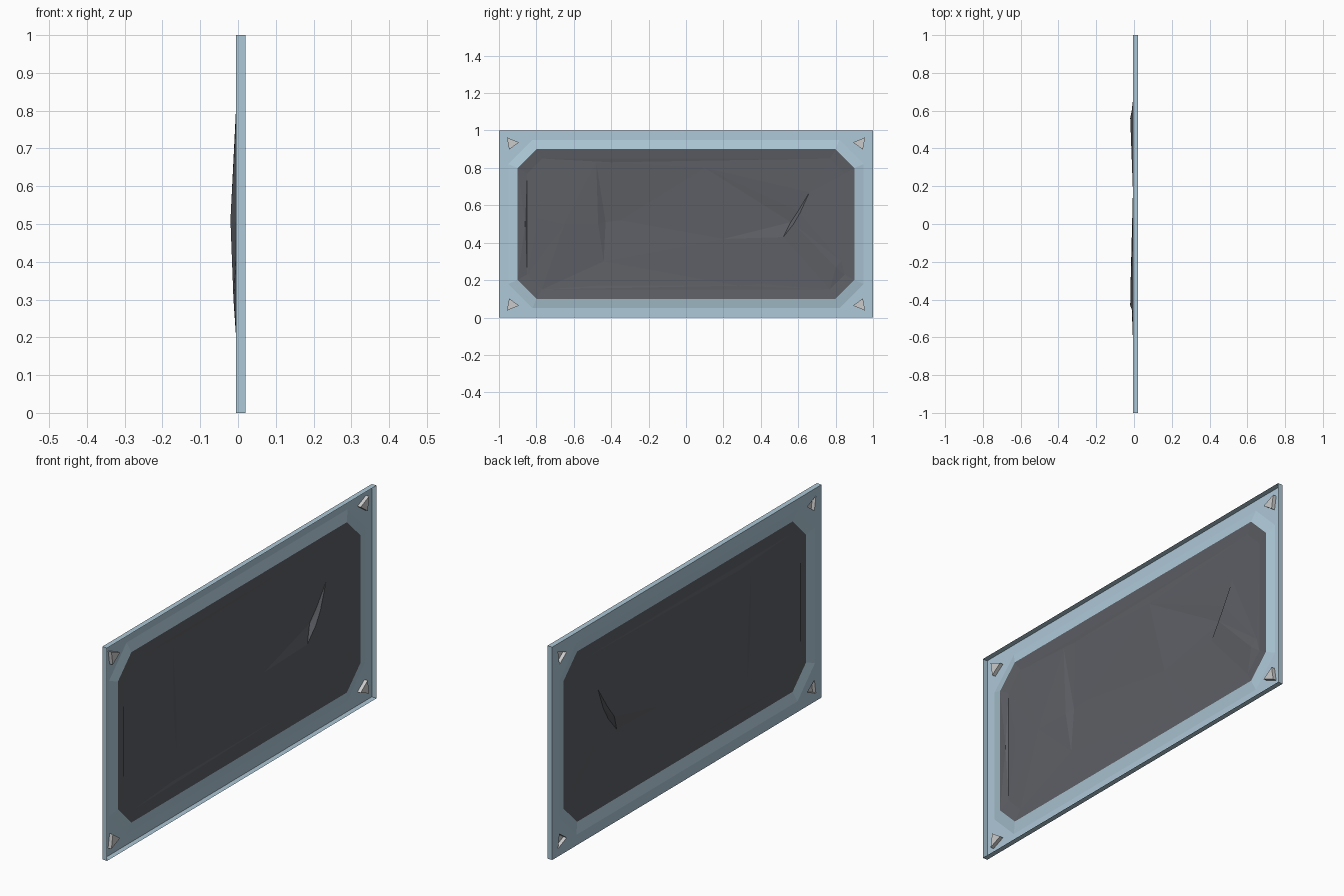
import bpy
from mathutils import Vector
from mathutils.geometry import delaunay_2d_cdt

if "Cube" in bpy.data.objects:
    bpy.data.objects.remove(bpy.data.objects["Cube"])

FRONT, BACK, RIM = -0.005, 0.02, 0.006


def material(name, rgb):
    m = bpy.data.materials.new(name)
    m.diffuse_color = (*rgb, 1)
    m.use_nodes = True
    m.node_tree.nodes["Principled BSDF"].inputs["Base Color"].default_value = m.diffuse_color
    return m


def add_object(name, verts, faces, mat=None):
    mesh = bpy.data.meshes.new(name)
    mesh.from_pydata(verts, [], faces)
    ob = bpy.data.objects.new(name, mesh)
    bpy.context.collection.objects.link(ob)
    if mat:
        mesh.materials.append(mat)
    return ob


def octagon(w, h, c):
    q = [(w, h - c), (w - c, h)]
    pts = q + [(-y, z) for y, z in reversed(q)]
    pts += [(-y, -z) for y, z in pts]
    return [(y, z + 0.5) for y, z in pts]


def inside(p, poly):
    hit = False
    for (a, b), (c, d) in zip(poly, poly[1:] + poly[:1]):
        if (b > p[1]) != (d > p[1]) and p[0] < (c - a) * (p[1] - b) / (d - b) + a:
            hit = not hit
    return hit


def sheet(loops, extra=(), holes=()):
    """Triangulate loops and loose points in the y-z plane, dropping holes."""
    pts, edges = [], []
    for lp in loops:
        n = len(pts)
        edges += [(n + i, n + (i + 1) % len(lp)) for i in range(len(lp))]
        pts += [Vector(p) for p in lp]
    pts += [Vector(p) for p in extra]
    vs, _, fs, *_ = delaunay_2d_cdt(pts, edges, [], 0, 1e-5)
    keep = []
    for f in fs:
        c = sum((vs[i] for i in f), Vector((0, 0))) / len(f)
        if not any(inside(c, h) for h in holes):
            keep.append(tuple(reversed(f)))
    return vs, keep


def tube(loop, x0, x1):
    n = len(loop)
    verts = [(x, y, z) for x in (x0, x1) for y, z in loop]
    return verts, [(i, (i + 1) % n, n + (i + 1) % n, n + i) for i in range(n)]


blue = material("frame_blue", (0.42, 0.58, 0.68))
dark = material("panel_dark", (0.11, 0.115, 0.13))

# Frame face with bevel opening and triangular corner sockets
rect = [(1, 0), (1, 1), (-1, 1), (-1, 0)]
outer = octagon(0.95, 0.45, 0.13)
inner = octagon(0.9, 0.4, 0.1)
tri = [(0.957, 0.463), (0.893, 0.436), (0.946, 0.398)]
sockets = [[(sy * y, 0.5 + sz * z) for y, z in tri] for sy in (1, -1) for sz in (1, -1)]
vs, fs = sheet([rect, outer] + sockets, holes=[outer] + sockets)
add_object("frame_face", [(FRONT, *v) for v in vs], fs, blue)

# Sloped opening and open-backed outer walls
verts = [(FRONT, *p) for p in outer] + [(RIM, *p) for p in inner]
add_object("frame_bevel", verts, tube(outer, 0, 1)[1], blue)
add_object("frame_walls", *tube(rect, FRONT, BACK), blue)

# Socket cups, left grey
for k, s in enumerate(sockets):
    v, f = tube(s, FRONT, 0.012)
    add_object(f"corner_socket_{k + 1}", v, f + [(3, 4, 5)])

# Dented, cracked sheet: each dent is (y, z, x)
dents = [(-0.48, 0.83, -0.003), (-0.4, 0.83, -0.004), (-0.48, 0.17, -0.003),
         (-0.47, 0.5, -0.006), (-0.43, 0.51, -0.02), (-0.35, 0.52, -0.019),
         (-0.44, 0.3, -0.012), (0.2, 0.42, -0.005), (0.28, 0.17, 0.0),
         (0.4, 0.18, -0.001), (0.78, 0.84, 0.0), (0.1, 0.8, -0.003),
         (0.52, 0.43, -0.004), (0.56, 0.51, -0.02), (0.575, 0.5, 0.002),
         (0.6, 0.57, -0.012), (0.61, 0.56, 0.002), (0.66, 0.67, -0.005),
         (-0.65, 0.5, 0.0), (-0.8, 0.535, 0.001), (-0.86, 0.5, 0.009),
         (-0.8, 0.48, 0.001), (0.8, 0.27, 0.006), (0.83, 0.3, 0.0)]
ring = octagon(0.85, 0.35, 0.08)
vs, fs = sheet([inner, ring], [d[:2] for d in dents])
heights = [(p, RIM) for p in inner] + [(p, 0.0) for p in ring]
heights += [(d[:2], d[2]) for d in dents]


def height(v):
    return min(heights, key=lambda h: (Vector(h[0]) - v).length)[1]


add_object("dented_panel", [(height(v), *v) for v in vs], fs, dark)
